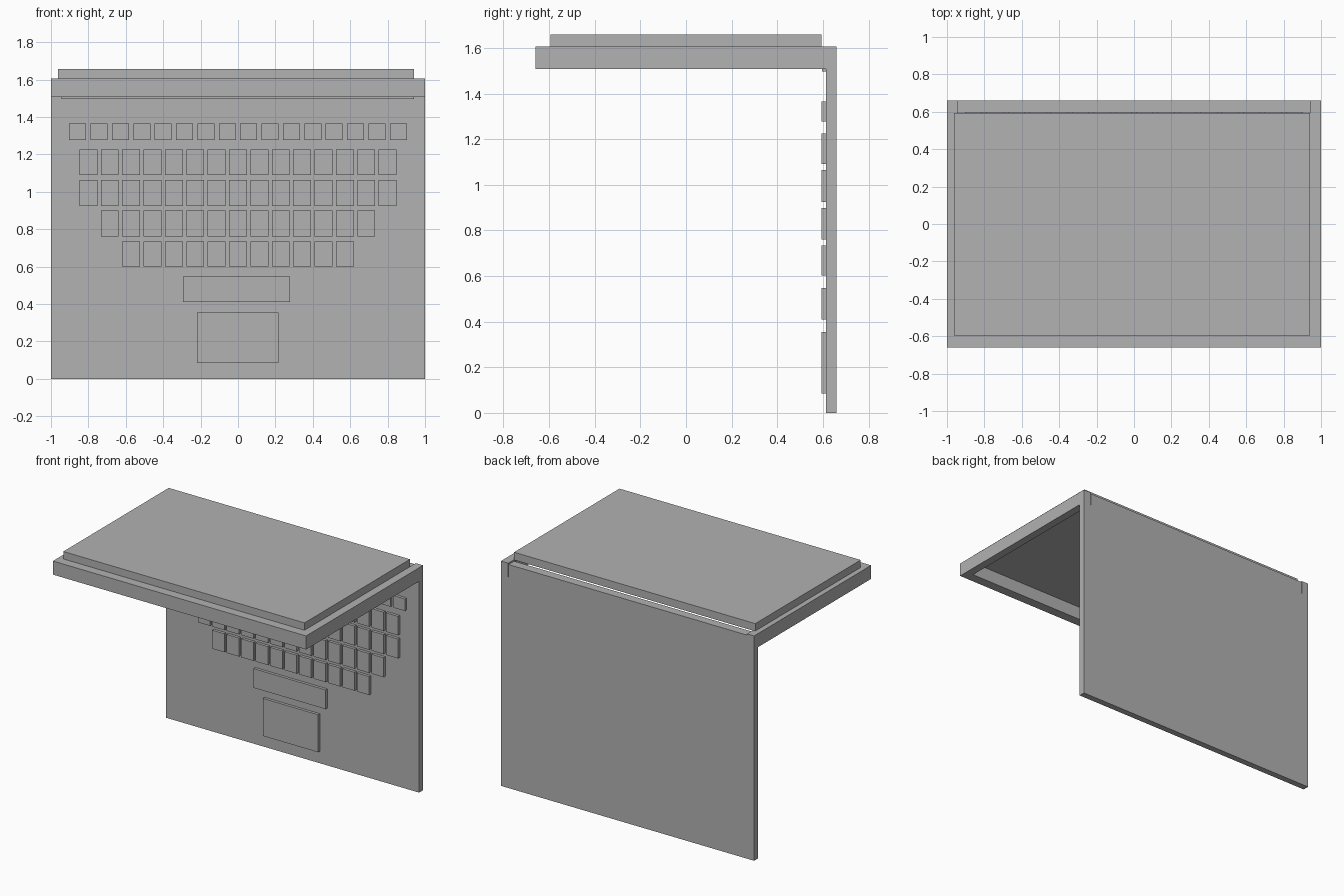
import bpy, bmesh

if "Cube" in bpy.data.objects:
    bpy.data.objects.remove(bpy.data.objects["Cube"])

grey = bpy.data.materials.new("plain_grey")
grey.diffuse_color = (0.445, 0.445, 0.445, 1)
grey.use_nodes = True
grey.node_tree.nodes["Principled BSDF"].inputs["Base Color"].default_value = grey.diffuse_color


def finish(name, bm):
    bmesh.ops.recalc_face_normals(bm, faces=bm.faces)
    me = bpy.data.meshes.new(name)
    bm.to_mesh(me)
    bm.free()
    me.materials.append(grey)
    ob = bpy.data.objects.new(name, me)
    bpy.context.collection.objects.link(ob)
    return ob


def add_box(bm, x, y, z):
    vs = bmesh.ops.create_cube(bm, size=1)["verts"]
    for v in vs:
        v.co = [(a + b) / 2 + c * (b - a) for (a, b), c in zip((x, y, z), v.co)]


def box(name, x, y, z):
    bm = bmesh.new()
    add_box(bm, x, y, z)
    return finish(name, bm)


# Upright keyboard body
box("keyboard_body", (-1, 1), (0.614, 0.66), (0, 1.508))

# Key rows: (name, count, key width, bottom, top)
KEY_Y = (0.594, 0.616)
PITCH = 0.1143
rows = [
    ("function_keys", 16, 0.091, 1.278, 1.364),
    ("number_keys", 15, 0.096, 1.090, 1.225),
    ("upper_keys", 15, 0.096, 0.925, 1.064),
    ("middle_keys", 13, 0.096, 0.760, 0.899),
    ("lower_keys", 11, 0.096, 0.602, 0.734),
]
for name, n, w, z0, z1 in rows:
    bm = bmesh.new()
    for i in range(n):
        cx = (i - (n - 1) / 2) * PITCH
        add_box(bm, (cx - w / 2, cx + w / 2), KEY_Y, (z0, z1))
    finish(name, bm)

# Space bar and touchpad
box("space_bar", (-0.294, 0.277), KEY_Y, (0.41, 0.547))
box("touchpad", (-0.22, 0.217), KEY_Y, (0.086, 0.354))

# Lid frame, open at the back where the hinge sits
outline = [(-1, 0.66), (-1, -0.66), (1, -0.66), (1, 0.66),
           (0.942, 0.66), (0.942, -0.59), (-0.945, -0.59), (-0.945, 0.66)]
bm = bmesh.new()
face = bm.faces.new([bm.verts.new((x, y, 1.508)) for x, y in outline])
ext = bmesh.ops.extrude_face_region(bm, geom=[face])["geom"]
bmesh.ops.translate(bm, vec=(0, 0, 0.097),
                    verts=[g for g in ext if isinstance(g, bmesh.types.BMVert)])
finish("lid_frame", bm)

# Hinge bar
box("hinge_bar", (-0.943, 0.94), (0.597, 0.66), (1.497, 1.596))

# Raised lid panel
box("lid_panel", (-0.963, 0.942), (-0.595, 0.594), (1.603, 1.658))
